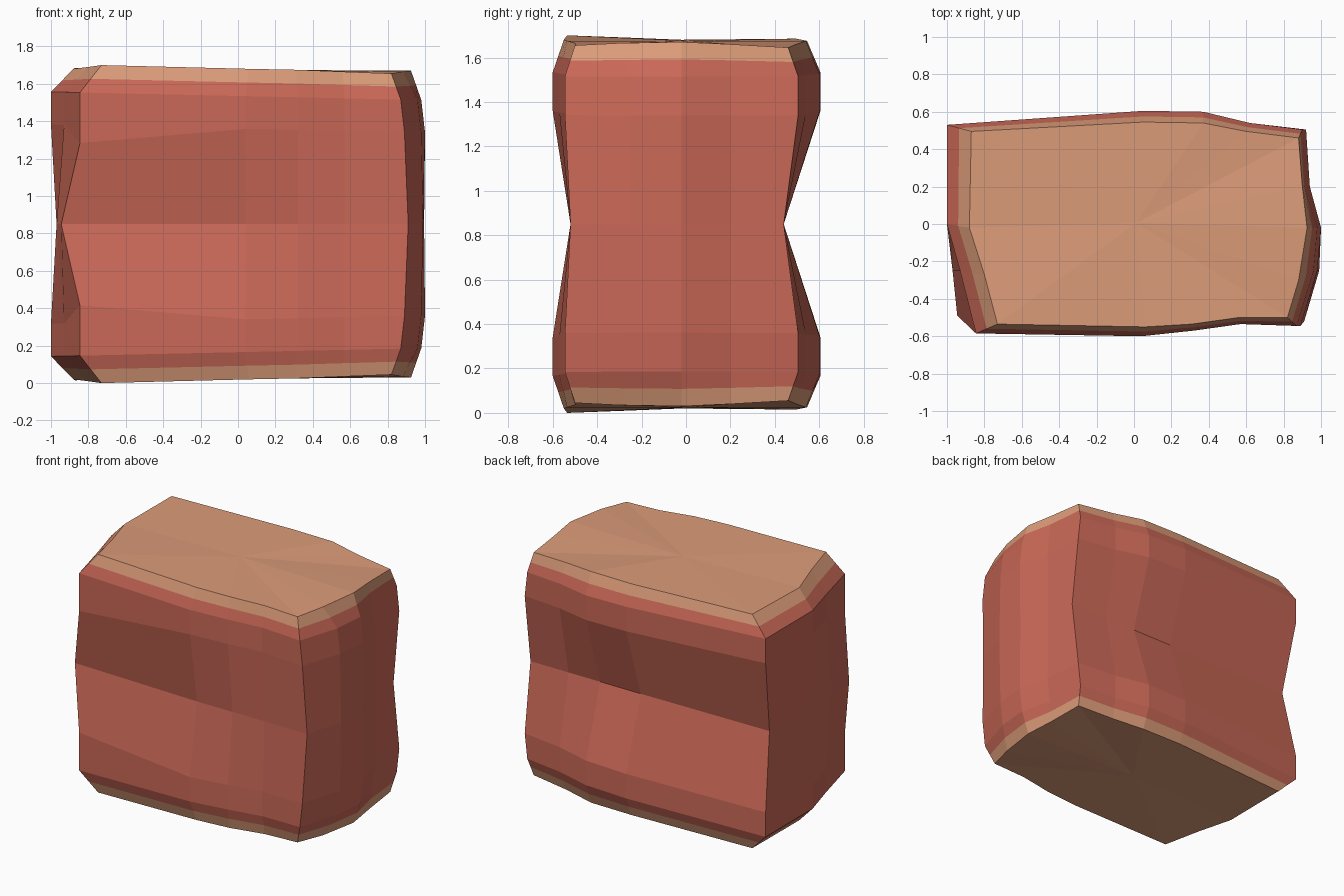
import bpy
import bmesh
from mathutils import Vector

default_cube = bpy.data.objects.get("Cube")
if default_cube:
    bpy.data.objects.remove(default_cube, do_unlink=True)


def make_material(name, color):
    material = bpy.data.materials.new(name)
    material.use_nodes = True
    material.diffuse_color = color
    shader = material.node_tree.nodes["Principled BSDF"]
    shader.inputs["Base Color"].default_value = color
    return material


brick_red = make_material("brick red", (0.59, 0.139, 0.095, 1))
pale_tan = make_material("pale tan", (0.71, 0.33, 0.19, 1))

HEIGHT = 1.7
MIDDLE = HEIGHT / 2

# Flat top outline, from the back left corner round to the left side
cap = [Vector(p) for p in (
    (-.87, .495, 1.685), (.05, .545, 1.675), (.37, .54, 1.675), (.6, .495, 1.66),
    (.88, .46, 1.645), (.9, .2, 1.66), (.925, -.02, 1.67), (.88, -.3, 1.665),
    (.82, -.5, 1.655), (.56, -.5, 1.665), (.31, -.535, 1.675), (.06, -.55, 1.68),
    (-.73, -.535, 1.7), (-.8, -.27, 1.69), (-.88, -.02, 1.68))]

# Widest outline, just below the bevel
shoulder_outline = (
    (-1, .53), (.05, .605), (.37, .6), (.62, .54), (.9, .505),
    (.92, .2), (.98, -.02), (.96, -.25), (.87, -.545), (.57, -.535),
    (.32, -.57), (.04, -.6), (-.845, -.585), (-.93, -.25), (-1, 0))

# Pinched outline at half height
waist_outline = (
    (-.96, .43), (.05, .44), (.37, .44), (.62, .44), (.92, .44),
    (.94, .2), (.995, -.02), (.99, -.25), (.91, -.52), (.57, -.52),
    (.32, -.52), (.04, -.52), (-.945, -.49), (-.97, -.25), (-.97, 0))

FRONT_LEFT = 12
shoulder = [Vector((x, y, 1.535 - .022 * x)) for x, y in shoulder_outline]
waist = [Vector((x, y, MIDDLE)) for x, y in waist_outline]

# The sides run nearly upright below the shoulder, bulging a little on the left side
flank = []
for i, p in enumerate(shoulder):
    bulge = .02 if p.x > .8 else 0
    drop = .27 if i == FRONT_LEFT else .175
    flank.append(p + Vector((bulge, 0, -drop)))

# The colour changes halfway down the bevel
band = [a.lerp(b, .5) for a, b in zip(cap, shoulder)]


def flipped(ring):
    return [Vector((p.x, p.y, HEIGHT - p.z)) for p in ring]


upper_rings = [cap, band, shoulder, flank]
rings = upper_rings + [waist] + [flipped(r) for r in reversed(upper_rings)]

# Skin the rings into one closed block
bm = bmesh.new()
loops = [[bm.verts.new(p) for p in ring] for ring in rings]
last = len(loops) - 1
for level, (top, bottom) in enumerate(zip(loops, loops[1:])):
    for i in range(len(top)):
        j = (i + 1) % len(top)
        face = bm.faces.new((top[i], top[j], bottom[j], bottom[i]))
        face.material_index = int(level in (0, last - 1))

caps = [bm.faces.new(loops[0]), bm.faces.new(loops[last])]
for face in caps:
    face.material_index = 1
bmesh.ops.recalc_face_normals(bm, faces=bm.faces[:])
bmesh.ops.poke(bm, faces=caps)

mesh = bpy.data.meshes.new("pinched_block")
bm.to_mesh(mesh)
bm.free()
mesh.materials.append(brick_red)
mesh.materials.append(pale_tan)
block = bpy.data.objects.new("pinched_block", mesh)
bpy.context.collection.objects.link(block)
